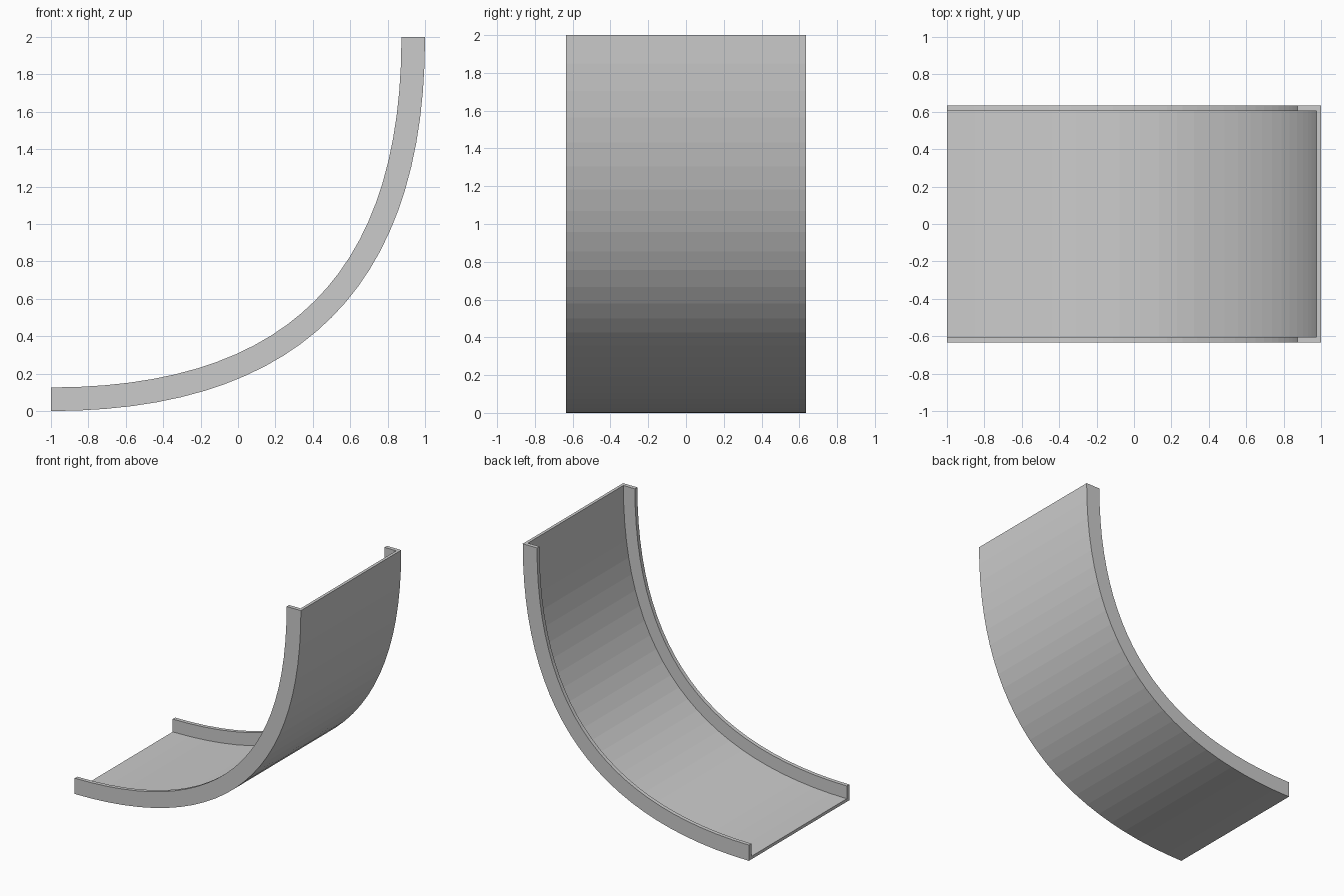
import bpy, bmesh
from mathutils import Vector

if "Cube" in bpy.data.objects:
    bpy.data.objects.remove(bpy.data.objects["Cube"])

STEPS = 26
W, RIM, FLOOR, DEPTH = 0.634, 0.031, 0.024, 0.126

# Path: Bezier sweep from the flat lower end to the upright upper end (x, z)
P = [Vector(p) for p in ((-1, 0), (1 / 3, 0), (1, 2 / 3), (1, 2))]


def path(t):
    s = 1 - t
    pos = P[0] * s**3 + P[1] * 3 * s * s * t + P[2] * 3 * s * t * t + P[3] * t**3
    tan = (P[1] - P[0]) * s * s + (P[2] - P[1]) * 2 * s * t + (P[3] - P[2]) * t * t
    tan.normalize()
    return pos, Vector((-tan.y, tan.x))


# Channel cross-section: (y, offset towards the inside of the bend)
section = [(-W, 0), (W, 0), (W, DEPTH), (W - RIM, DEPTH),
           (W - RIM, FLOOR), (RIM - W, FLOOR), (RIM - W, DEPTH), (-W, DEPTH)]

bm = bmesh.new()
rings = []
for i in range(STEPS + 1):
    pos, nor = path(i / STEPS)
    ring = []
    for y, d in section:
        q = pos + nor * d
        ring.append(bm.verts.new((q.x, y, q.y)))
    rings.append(ring)

# Skin between neighbouring rings, then close both ends
n = len(section)
for a, b in zip(rings, rings[1:]):
    for j in range(n):
        k = (j + 1) % n
        bm.faces.new((a[j], a[k], b[k], b[j]))
for r in (rings[0], rings[-1]):
    for idx in ((0, 1, 4, 5), (1, 2, 3, 4), (0, 5, 6, 7)):
        bm.faces.new([r[j] for j in idx])
bmesh.ops.recalc_face_normals(bm, faces=bm.faces)

mesh = bpy.data.meshes.new("curved_channel")
bm.to_mesh(mesh)
bm.free()
bpy.context.collection.objects.link(bpy.data.objects.new("curved_channel", mesh))
